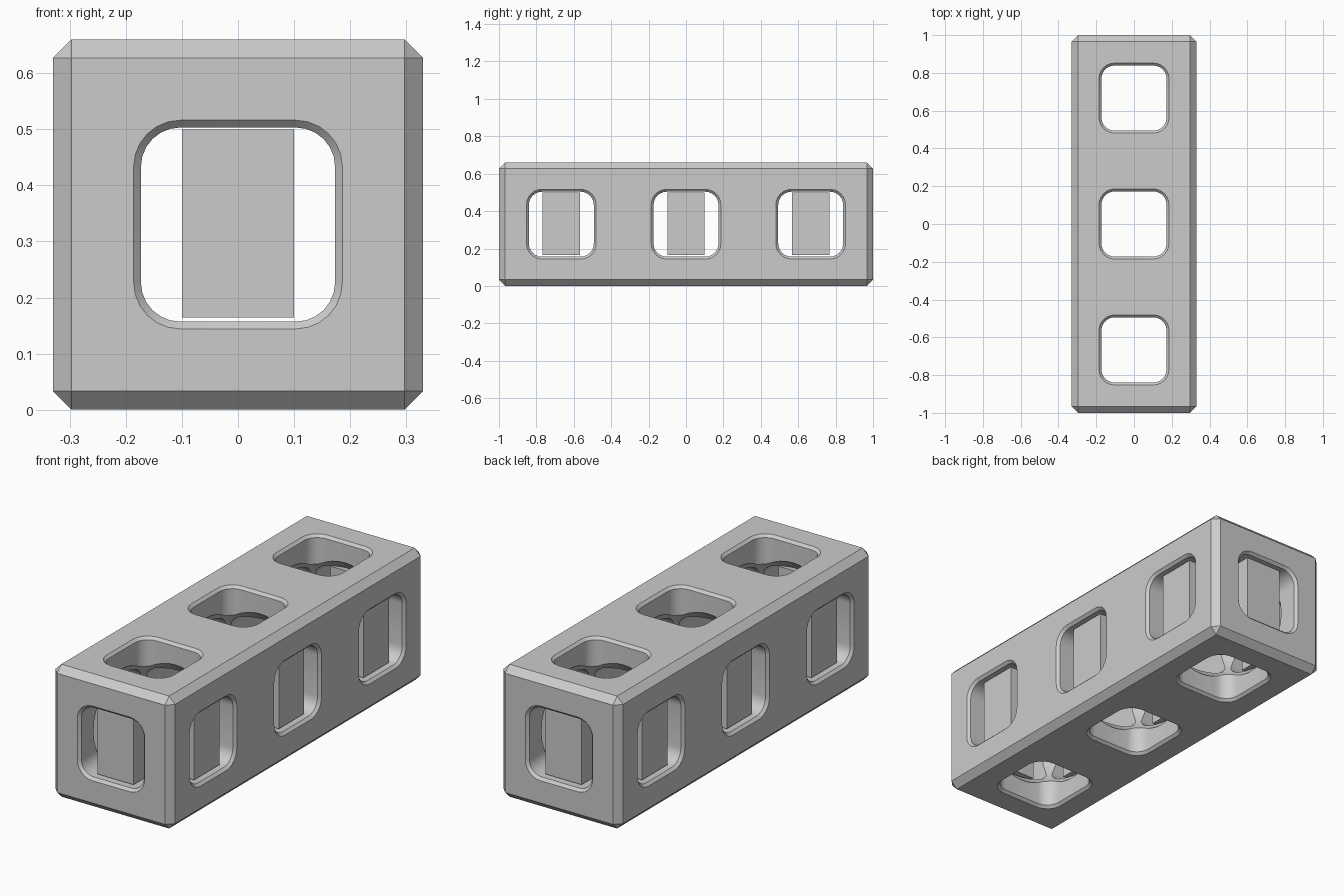
import bpy, bmesh, math
from mathutils import Matrix, Vector

if "Cube" in bpy.data.objects:
    bpy.data.objects.remove(bpy.data.objects["Cube"])

W = 0.66            # beam width and height
PITCH = 2 / 3       # spacing of the three cells
MID = W / 2
CELLS = (-PITCH, 0, PITCH)

grey = bpy.data.materials.new("light_grey")
grey.diffuse_color = (0.6, 0.6, 0.6, 1)
grey.use_nodes = True
grey.node_tree.nodes["Principled BSDF"].inputs["Base Color"].default_value = grey.diffuse_color


def make_object(name, bm):
    bmesh.ops.recalc_face_normals(bm, faces=bm.faces)
    mesh = bpy.data.meshes.new(name)
    bm.to_mesh(mesh)
    bm.free()
    mesh.materials.append(grey)
    obj = bpy.data.objects.new(name, mesh)
    bpy.context.collection.objects.link(obj)
    return obj


def box(name, size, centre):
    bm = bmesh.new()
    bmesh.ops.create_cube(bm, size=1)
    bmesh.ops.scale(bm, vec=size, verts=bm.verts)
    bmesh.ops.translate(bm, vec=centre, verts=bm.verts)
    return make_object(name, bm)


def activate(obj):
    bpy.ops.object.select_all(action='DESELECT')
    obj.select_set(True)
    bpy.context.view_layer.objects.active = obj


def rounded_square(half, radius, steps=6):
    pts = []
    for q in range(4):
        mid = math.radians(45 + 90 * q)
        c = (half - radius) * math.sqrt(2)
        for i in range(steps + 1):
            a = math.radians(90 * q + 90 * i / steps)
            pts.append((c * math.cos(mid) + radius * math.cos(a),
                        c * math.sin(mid) + radius * math.sin(a)))
    return pts


def tunnel_cutter(axis, length, centre, half):
    """Rounded square prism whose ends flare to chamfer the hole rims."""
    end, flare, over = length / 2, 0.013, 0.01
    stations = [(-end - over, flare + over), (-end + flare, 0),
                (end - flare, 0), (end + over, flare + over)]
    bm = bmesh.new()
    rings = [[bm.verts.new((x, y, z)) for x, y in
              rounded_square(half + grow, 0.07 + grow)] for z, grow in stations]
    n = len(rings[0])
    for a, b in zip(rings, rings[1:]):
        for i in range(n):
            j = (i + 1) % n
            bm.faces.new((a[i], a[j], b[j], b[i]))
    bm.faces.new(rings[0])
    bm.faces.new(rings[-1])
    turn = {"x": Matrix.Rotation(math.pi / 2, 4, 'Y'),
            "y": Matrix.Rotation(math.pi / 2, 4, 'X'),
            "z": Matrix.Identity(4)}[axis]
    bm.transform(Matrix.Translation(Vector(centre)) @ turn)
    return make_object("cutter", bm)


def sphere_cutter(centre, radius):
    bm = bmesh.new()
    bmesh.ops.create_uvsphere(bm, u_segments=32, v_segments=16, radius=radius)
    bmesh.ops.translate(bm, vec=centre, verts=bm.verts)
    return make_object("cutter", bm)


# Chamfered beam body
beam = box("beam", (W, 2, W), (0, 0, MID))
activate(beam)
bevel = beam.modifiers.new("chamfer", 'BEVEL')
bevel.width = 0.033
bevel.segments = 1
bpy.ops.object.modifier_apply(modifier=bevel.name)

# Tunnels along every axis and a round hollow in each cell
cutters = [tunnel_cutter("y", 2, (0, 0, MID), 0.173)]
for y in CELLS:
    cutters.append(tunnel_cutter("x", W, (0, y, MID), 0.1735))
    cutters.append(tunnel_cutter("z", W, (0, y, MID), 0.1725))
    cutters.append(sphere_cutter((0, y, MID), 0.285))
for cutter in cutters:
    cutter.hide_render = True
    cut = beam.modifiers.new("cut", 'BOOLEAN')
    cut.operation = 'DIFFERENCE'
    cut.solver = 'EXACT'
    cut.object = cutter
    bpy.ops.object.modifier_apply(modifier=cut.name)
for cutter in cutters:
    bpy.data.objects.remove(cutter)
activate(beam)
bpy.ops.object.shade_smooth_by_angle(angle=math.radians(30))

# Upright blocks set just inside the end and side holes
INSET, THICK, TALL, WIDE = 0.035, 0.095, 0.335, 0.2
for s in (-1, 1):
    box("end_block", (WIDE, THICK, TALL), (0, s * (1 - INSET - THICK / 2), MID + 0.002))
    for y in CELLS:
        box("side_block", (THICK, WIDE, TALL), (s * (MID - INSET - THICK / 2), y, MID + 0.002))
